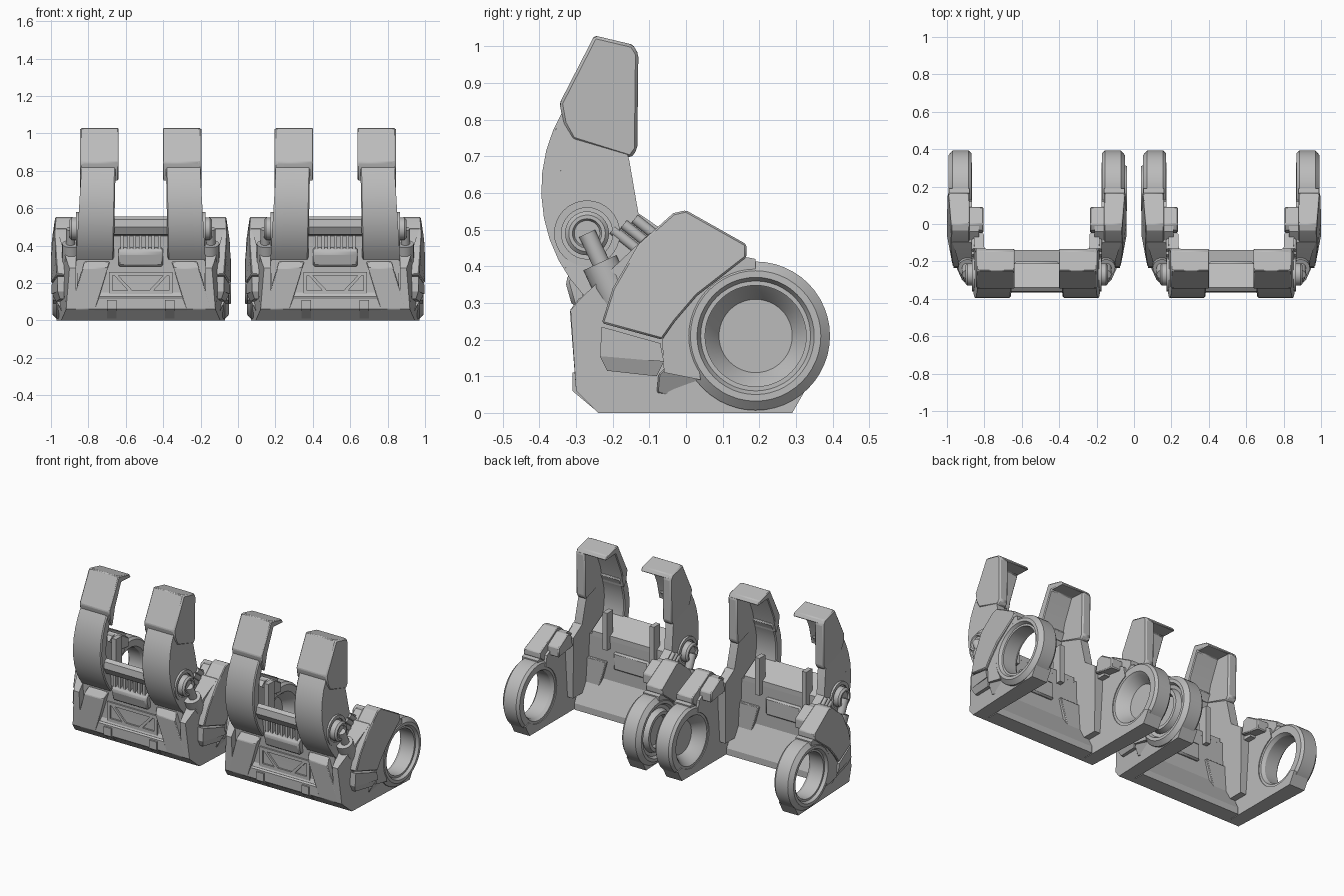
import bpy, bmesh
from math import sin, cos, radians, pi
from mathutils import Vector, Matrix

cube = bpy.data.objects.get("Cube")
if cube:
    bpy.data.objects.remove(cube)

grey = bpy.data.materials.new("plain_grey")
grey.use_nodes = True
grey.diffuse_color = (.5, .5, .5, 1)
grey.node_tree.nodes["Principled BSDF"].inputs["Base Color"].default_value = grey.diffuse_color

UNITS = (-.52, .52)
HUB = (.19, .21)
JOINT = (-.27, .49)
CLAW = (.025, .61)


def place(name, mesh_builder, bend=None, sides=(1, -1), bevel=0, only=None):
    """Copy a part to both sides of both units; only = 'inner' or 'outer' rings."""
    if bend:
        for vert in mesh_builder.verts:
            vert.co.x += bend(*vert.co)
    for unit in UNITS:
        for side in sides:
            kind = "inner" if side * unit < 0 else "outer"
            if only and kind != only:
                continue
            copy = mesh_builder.copy()
            for vert in copy.verts:
                vert.co.x = unit + side * vert.co.x
            bmesh.ops.recalc_face_normals(copy, faces=copy.faces)
            mesh = bpy.data.meshes.new(name)
            copy.to_mesh(mesh)
            copy.free()
            mesh.materials.append(grey)
            part = bpy.data.objects.new(name, mesh)
            bpy.context.collection.objects.link(part)
            if bevel:
                edge = part.modifiers.new("edge", "BEVEL")
                edge.width, edge.segments, edge.limit_method = bevel, 1, "ANGLE"
            bpy.ops.object.select_all(action="DESELECT")
            part.select_set(True)
            bpy.context.view_layer.objects.active = part
            bpy.ops.object.shade_smooth_by_angle(angle=radians(25))
    mesh_builder.free()


def arc(centre, radius, start, end, count):
    angles = [radians(start + (end - start) * k / count) for k in range(count + 1)]
    return [(centre[0] + radius * cos(a), centre[1] + radius * sin(a)) for a in angles]


def prism(name, points, near, far, axis="x", **options):
    """Extrude a (y, z) profile along x, or an (x, z) profile along y."""
    builder = bmesh.new()

    def corner(depth, point):
        first, second = point
        return builder.verts.new((depth, first, second) if axis == "x" else (first, depth, second))

    low = [corner(near, point) for point in points]
    high = [corner(far, point) for point in points]
    builder.faces.new(low)
    builder.faces.new(high)
    for i in range(len(points)):
        builder.faces.new((low[i - 1], low[i], high[i], high[i - 1]))
    place(name, builder, **options)


def block(name, x, y, z, **options):
    corners = [(y[0], z[0]), (y[1], z[0]), (y[1], z[1]), (y[0], z[1])]
    prism(name, corners, *x, **options)


def lathe(name, profile, centre, closed=True, segments=48, **options):
    """Turn an (x, radius) profile about an axis along x."""
    builder = bmesh.new()
    rows = []
    for k in range(segments):
        turn = 2 * pi * k / segments
        rows.append([builder.verts.new((x, centre[0] + radius * cos(turn), centre[1] + radius * sin(turn)))
                     for x, radius in profile])
    for k in range(segments):
        row, before = rows[k], rows[k - 1]
        for i in range(0 if closed else 1, len(profile)):
            builder.faces.new((row[i - 1], row[i], before[i], before[i - 1]))
    bmesh.ops.remove_doubles(builder, verts=builder.verts, dist=.0001)
    place(name, builder, **options)


def rod(name, start, end, radius, x):
    builder = bmesh.new()
    start, end = Vector((x, *start)), Vector((x, *end))
    turn = (end - start).to_track_quat("Z", "Y").to_matrix().to_4x4()
    bmesh.ops.create_cone(builder, cap_ends=True, segments=20, radius1=radius, radius2=radius,
                          depth=(end - start).length, matrix=Matrix.Translation((start + end) / 2) @ turn)
    place(name, builder)


# Sideways shifts: plate nose, armour taper, claw flare, pillar lean, skirt tuck
def nose(x, y, z):
    return -max(0, -.18 - y) * (.4 + .4 * z) if x > .36 else 0


def taper(x, y, z):
    return -.25 * max(0, -.1 - y) - .15 * max(0, z - .4) if x > .4 else 0


def flare(x, y, z):
    return (.06 if x > .2 else .02) * max(0, .8 - z)


def lean(x, y, z):
    return -.3 * z


def tuck(x, y, z):
    return taper(x, y, z) - (max(0, .15 - z) / 2 if x > .45 else 0)


# Front wall: leans out at the top into an overhanging bar
prism("front_wall", [(-.24, 0), (-.29, .05), (-.29, .13), (-.28, .15), (-.28, .3), (-.3, .46),
                     (-.21, .46), (-.22, .2), (-.14, .04), (-.14, 0)], -.34, .34, sides=(1,))
prism("top_bar", [(-.29, .45), (-.34, .46), (-.365, .5), (-.36, .54), (-.34, .555), (-.21, .48), (-.21, .45)],
      -.27, .27, sides=(1,))
prism("lower_beam", [(-.24, .002), (-.3, .06), (-.3, .12), (-.28, .135), (-.2, .135), (-.2, .002)],
      -.28, .28, sides=(1,))
prism("beam_tab", [(-.25, .01), (-.31, .06), (-.31, .11), (-.28, .11)], .13, .18)
prism("vent_box", [(-.31, .29), (-.33, .36), (-.31, .39), (-.2, .39), (-.2, .28)],
      -.12, .12, sides=(1,), bevel=.01)
for k in range(-3, 4):
    block("grille_fin", (k / 30 - .008, k / 30 + .008), (-.32, -.25), (.38, .455), sides=(1,))

# Raised truss on the front panel
for z in (.15, .25):
    block("truss_rail", (-.17, .17), (-.29, -.26), (z - .01, z + .01), sides=(1,))
prism("truss_diagonal", [(.13, .25), (.15, .25), (.06, .15), (.035, .15)], -.29, -.26, axis="y")
block("truss_post", (.15, .17), (-.29, -.26), (.15, .25))

# Leaning corner pillars
prism("corner_pillar", [(-.24, 0), (-.3, .06), (-.317, .28), (-.29, .315), (-.2, .315), (-.2, 0)],
      .26, .395, bend=lean, bevel=.004)

# Side plate wrapping around the hub
prism("side_plate", [(.29, 0), (-.24, 0), (-.3, .06), (-.315, .28), (-.29, .31), (-.1, .49), (0, .5), (.12, .43)]
      + arc(HUB, .165, 110, 310, 20) + [(.33, .07)], .345, .45, bend=nose)
joint_line = [(.165, .425), (.03, .32), (-.03, .25), (-.065, .2)]
prism("shoulder_armour", [(-.23, .245), (-.2, .34), (-.13, .46), (-.035, .545), (0, .553), (.165, .46)] + joint_line,
      .36, .48, bend=taper, bevel=.005)
prism("hub_collar", joint_line + [(-.06, .11), (.04, .09)] + arc(HUB, .17, 200, 90, 6) + [(.19, .42)], .36, .468)
prism("lower_armour", [(-.23, .235), (-.07, .19), (-.06, .14), (-.235, .155)], .38, .478, bend=taper)
prism("lower_skirt", [(-.235, .155), (-.06, .14), (-.08, .1), (-.215, .115)], .38, .478, bend=tuck)
prism("lower_tab", [(-.075, .105), (-.04, .14), (.05, .105), (.03, .025), (-.08, .055)],
      .38, .475, bend=tuck, bevel=.004)
prism("shoulder_inner_step", [(-.05, .44), (-.035, .52), (0, .535), (.09, .48), (.09, .42)], .285, .42, bevel=.006)
prism("shoulder_ridge", [(-.12, .42), (-.1, .48), (-.04, .53), (0, .53), (0, .42)], .31, .42)

# Hub rings: open on the outer ends, dished between the units
rim = [(.35, .15), (.35, .19), (.365, .203), (.45, .203), (.472, .178), (.472, .16), (.455, .15)]
lathe("open_ring", rim + [(.455, .138), (.37, .138)], HUB, only="outer")
lathe("dished_ring", [(.42, 0), (.42, .1), (.365, .135)] + rim
      + [(.45, .13), (.482, .12), (.482, .1), (.44, .09), (.44, 0)], HUB, closed=False, only="inner")

# Claws: outer wall, curved front plate and armoured tip
front = arc(CLAW, .42, 149, 224, 9)
prism("claw_wall", front + [(-.26, .1), (-.08, .1), (-.05, .49), (-.13, .545), (-.155, .69), (-.19, .8)],
      .265, .318, bend=flare)
prism("claw_front", front + arc(CLAW, .365, 224, 149, 9), .135, .318, bend=flare, bevel=.006)
crown = [(-.31, .745), (-.335, .79), (-.345, .845), (-.25, 1.03), (-.145, 1.005), (-.13, .98)]
prism("claw_tip_wall", crown + [(-.133, .72), (-.15, .695)], .265, .325, bevel=.008)
prism("claw_tip_front", crown + [(-.225, .985), (-.285, .85)], .118, .31, bevel=.005)
block("inner_rail", (.145, .175), (-.24, -.18), (.4, .63))

# Pivot and piston on each claw's outer side
lathe("pivot_arch", [(.3, .07), (.3, .09), (.345, .09), (.345, .07)], JOINT, segments=32)
lathe("pivot_disc", [(.3, 0), (.3, .06), (.37, .06), (.38, .05), (.38, .04), (.37, .035), (.37, 0)],
      JOINT, closed=False, segments=32)
rod("piston_rod", JOINT, (-.2, .34), .024, .375)
rod("piston_sleeve", (-.235, .41), (-.17, .27), .05, .37)
for shift in (0, .03, .06):
    rod("hydraulic_line", (shift - .2, shift / 2 + .5), (shift - .1, shift / 2 + .42), .014, .335)
